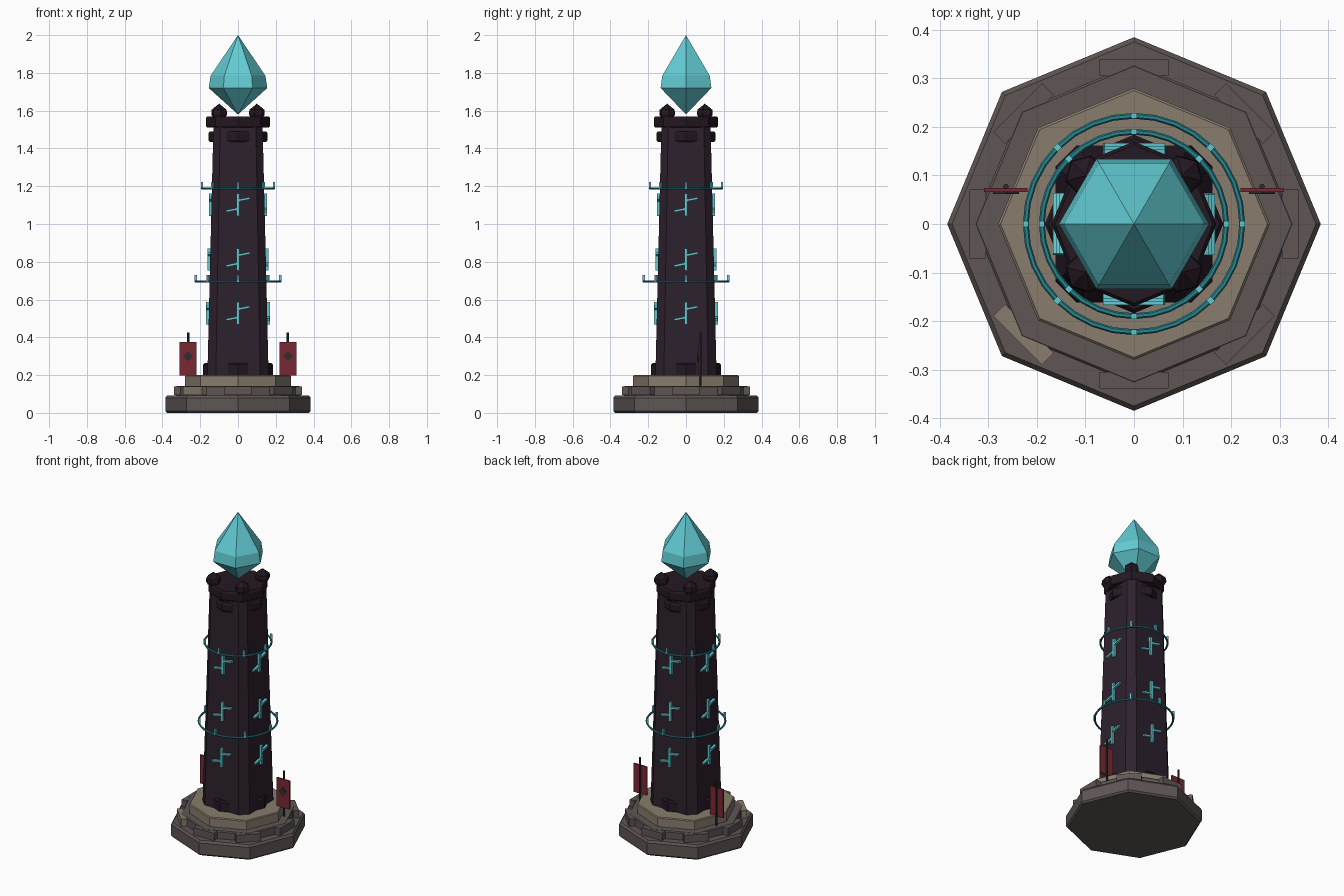
import bpy, bmesh, math
from mathutils import Matrix, Vector

if "Cube" in bpy.data.objects:
    bpy.data.objects.remove(bpy.data.objects["Cube"])


def mat(name, rgb):
    m = bpy.data.materials.new(name)
    m.diffuse_color = (*rgb, 1)
    m.use_nodes = True
    m.node_tree.nodes["Principled BSDF"].inputs["Base Color"].default_value = m.diffuse_color
    return m


DARK_STONE = mat("dark_purple_stone", (0.026, 0.015, 0.026))
BLACK_STONE = mat("black_purple_stone", (0.017, 0.009, 0.016))
GREY = mat("grey_stone", (0.112, 0.093, 0.089))
TAN = mat("tan_stone", (0.25, 0.205, 0.155))
CRYSTAL = mat("bright_teal", (0.12, 0.60, 0.65))
RING = mat("deep_teal", (0.02, 0.24, 0.28))
RED = mat("banner_red", (0.19, 0.022, 0.034))
IRON = mat("dark_iron", (0.03, 0.026, 0.028))


def finish(name, bm, material):
    bmesh.ops.recalc_face_normals(bm, faces=bm.faces)
    me = bpy.data.meshes.new(name)
    bm.to_mesh(me)
    bm.free()
    me.materials.append(material)
    ob = bpy.data.objects.new(name, me)
    bpy.context.collection.objects.link(ob)
    return ob


def skin(bm, rings):
    """Join stacked loops of points; a one-point loop makes a tip."""
    loops = [[bm.verts.new(p) for p in r] for r in rings]
    for a, b in zip(loops, loops[1:]):
        n = max(len(a), len(b))
        for i in range(n):
            j = (i + 1) % n
            if len(a) == 1:
                bm.faces.new((a[0], b[j], b[i]))
            elif len(b) == 1:
                bm.faces.new((a[i], a[j], b[0]))
            else:
                bm.faces.new((a[i], a[j], b[j], b[i]))
    for end in (loops[0], loops[-1]):
        if len(end) > 2:
            bm.faces.new(end)


def ngon(r, z, sides, cx=0, cy=0, turn=0):
    if r == 0:
        return [(cx, cy, z)]
    return [(cx + r * math.cos(turn + math.tau * i / sides),
             cy + r * math.sin(turn + math.tau * i / sides), z) for i in range(sides)]


def turned(name, profile, sides, material, cx=0, cy=0, turn=0):
    bm = bmesh.new()
    skin(bm, [ngon(r, z, sides, cx, cy, turn) for r, z in profile])
    return finish(name, bm, material)


def add_box(bm, centre, size, spin=None, place=None):
    m = Matrix.Translation(centre)
    if spin:
        m = m @ spin
    m = m @ Matrix.Diagonal((*size, 1))
    if place:
        m = place @ m
    bmesh.ops.create_cube(bm, size=1, matrix=m)


def around(angle):
    return Matrix.Rotation(angle, 4, 'Z')


# Stepped octagonal base
turned("base_slab", [(0.375, 0), (0.385, 0.01), (0.385, 0.08), (0.375, 0.093)], 8, GREY)
turned("middle_step", [(0.33, 0.09), (0.33, 0.136), (0.325, 0.142)], 8, GREY)
turned("upper_step", [(0.28, 0.14), (0.28, 0.195), (0.275, 0.2)], 8, TAN)

# Loose stone blocks around the middle step
for i in range(8):
    bm = bmesh.new()
    add_box(bm, (0.322, 0, 0.118), (0.034, 0.142, 0.046), place=around(i * math.pi / 4))
    finish("step_block", bm, TAN if i == 5 else GREY)


# Tapered square tower with chamfered corners
def tower_half(z):
    return 0.162 - 0.032 * (z - 0.2) / 1.33


def tower_loop(z):
    a = tower_half(z)
    b = a * 0.725
    return [(a, -b, z), (a, b, z), (b, a, z), (-b, a, z),
            (-a, b, z), (-a, -b, z), (-b, -a, z), (b, -a, z)]


bm = bmesh.new()
skin(bm, [tower_loop(0.19), tower_loop(1.54)])
finish("tower_shaft", bm, DARK_STONE)

# Octagonal foot, collar and parapet
turned("tower_foot", [(0.184, 0.2), (0.184, 0.255), (0.176, 0.265)], 8, BLACK_STONE)
turned("tower_collar", [(0.15, 1.435), (0.157, 1.445), (0.157, 1.48), (0.15, 1.49)], 8, BLACK_STONE)
turned("parapet", [(0.163, 1.51), (0.17, 1.52), (0.17, 1.56), (0.163, 1.57)], 8, BLACK_STONE)

# Pointed merlons on the corners
for i in range(4):
    t = math.pi / 4 + i * math.pi / 2
    turned("merlon", [(0.032, 1.56), (0.043, 1.58), (0.041, 1.605), (0, 1.637)], 6, BLACK_STONE,
           0.141 * math.cos(t), 0.141 * math.sin(t), t)

# Floating crystal
turned("crystal", [(0, 1.58), (0.155, 1.72), (0.145, 1.785), (0, 2.0)], 6, CRYSTAL)

# Glowing runes: a stem and two slanted arms on each tower face
bm = bmesh.new()
for side in range(4):
    place = around(side * math.pi / 2)
    for z in (0.527, 0.812, 1.102):
        y = -tower_half(z) - 0.004
        add_box(bm, (0, y, z), (0.016, 0.02, 0.118), place=place)
        tilt = Matrix.Rotation(-0.2, 4, 'Y')
        add_box(bm, (0.033, y, z + 0.029), (0.06, 0.018, 0.012), tilt, place)
        add_box(bm, (-0.033, y, z - 0.028), (0.06, 0.018, 0.012), tilt, place)
finish("runes", bm, CRYSTAL)

# Floating rings with small upright pegs
for name, radius, z in (("lower_ring", 0.223, 0.695), ("upper_ring", 0.19, 1.188)):
    bpy.ops.mesh.primitive_torus_add(major_radius=radius, minor_radius=0.006, major_segments=32,
                                     minor_segments=6, location=(0, 0, z))
    ring = bpy.context.object
    ring.name = name
    ring.data.materials.append(RING)
    bm = bmesh.new()
    for i in range(8):
        add_box(bm, (radius, 0, z + 0.017), (0.012, 0.012, 0.036), place=around(i * math.pi / 4))
    finish(name + "_pegs", bm, CRYSTAL)

# Banners on poles, one each side
for s in (-1, 1):
    x = 0.264 * s
    turned("banner_pole", [(0.006, 0.14), (0.006, 0.425)], 6, IRON, x, 0.077)
    bm = bmesh.new()
    add_box(bm, (x, 0.07, 0.287), (0.09, 0.009, 0.178))
    finish("banner_cloth", bm, RED)
    bm = bmesh.new()
    add_box(bm, (x, 0.0645, 0.3), (0.038, 0.006, 0.038), Matrix.Rotation(math.pi / 4, 4, 'Y'))
    finish("banner_diamond", bm, IRON)
